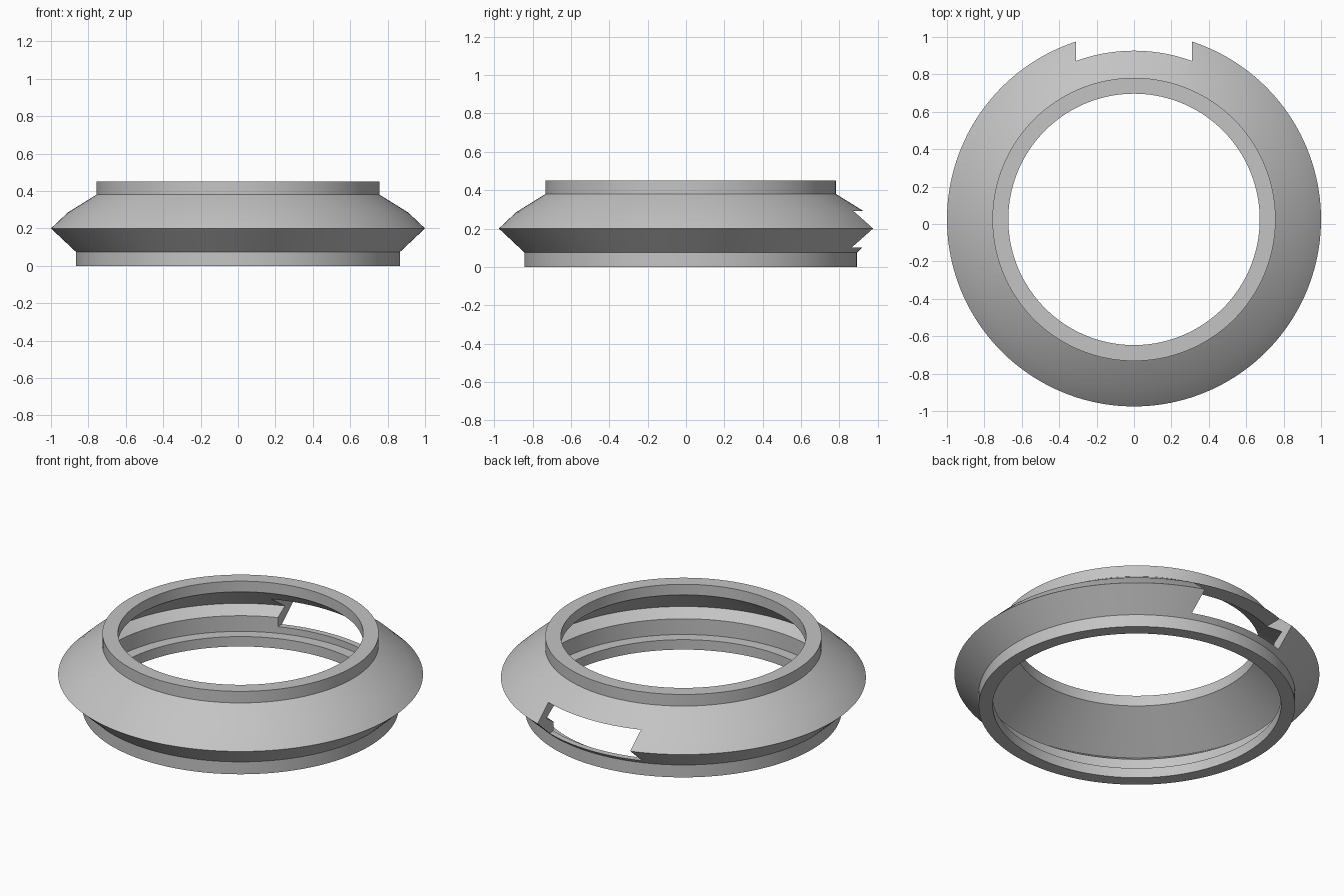
import bpy
import bmesh
import math
from mathutils import Matrix

if "Cube" in bpy.data.objects:
    bpy.data.objects.remove(bpy.data.objects["Cube"])

CENTRE_Y = 0.0246   # ring axis; the notch shortens the back edge
SEGMENTS = 160

# Closed radial section (radius, height), outside going up, inside going down
SECTION = [
    (0.867, 0.0), (0.867, 0.075), (1.0, 0.2), (0.91, 0.285),
    (0.757, 0.38), (0.757, 0.45), (0.672, 0.45), (0.672, 0.386),
    (0.92, 0.2), (0.857, 0.155), (0.857, 0.06), (0.79, 0.06), (0.79, 0.0),
]


def finish(bm, name):
    bmesh.ops.recalc_face_normals(bm, faces=bm.faces)
    mesh = bpy.data.meshes.new(name)
    bm.to_mesh(mesh)
    bm.free()
    obj = bpy.data.objects.new(name, mesh)
    bpy.context.collection.objects.link(obj)
    return obj


def lathe(name, section):
    bm = bmesh.new()
    rings = []
    for i in range(SEGMENTS):
        a = 2 * math.pi * i / SEGMENTS
        rings.append([bm.verts.new((r * math.cos(a), CENTRE_Y + r * math.sin(a), z))
                      for r, z in section])
    n = len(section)
    for i in range(SEGMENTS):
        p, q = rings[i], rings[(i + 1) % SEGMENTS]
        for j in range(n):
            k = (j + 1) % n
            bm.faces.new((p[j], q[j], q[k], p[k]))
    return finish(bm, name)


def box(name, lo, hi):
    bm = bmesh.new()
    size = [b - a for a, b in zip(lo, hi)]
    mid = [(a + b) / 2 for a, b in zip(lo, hi)]
    bmesh.ops.create_cube(bm, size=1, matrix=Matrix.Translation(mid)
                          @ Matrix.Diagonal((*size, 1)))
    return finish(bm, name)


grey = bpy.data.materials.new("light_grey")
grey.diffuse_color = (0.55, 0.55, 0.55, 1)
grey.use_nodes = True
grey.node_tree.nodes["Principled BSDF"].inputs["Base Color"].default_value = grey.diffuse_color

# Hollow flanged ring
ring = lathe("collar_ring", SECTION)
ring.data.materials.append(grey)

# Window through the back wall
cutter = box("notch_cutter", (-0.31, 0.7, 0.1), (0.31, 1.3, 0.29))
cutter.hide_render = True
cutter.hide_viewport = True
cut = ring.modifiers.new("notch", 'BOOLEAN')
cut.operation = 'DIFFERENCE'
cut.solver = 'EXACT'
cut.object = cutter

bpy.context.view_layer.objects.active = ring
ring.select_set(True)
bpy.ops.object.modifier_apply(modifier=cut.name)
bpy.data.objects.remove(cutter)
bpy.ops.object.shade_smooth_by_angle(angle=math.radians(25))
